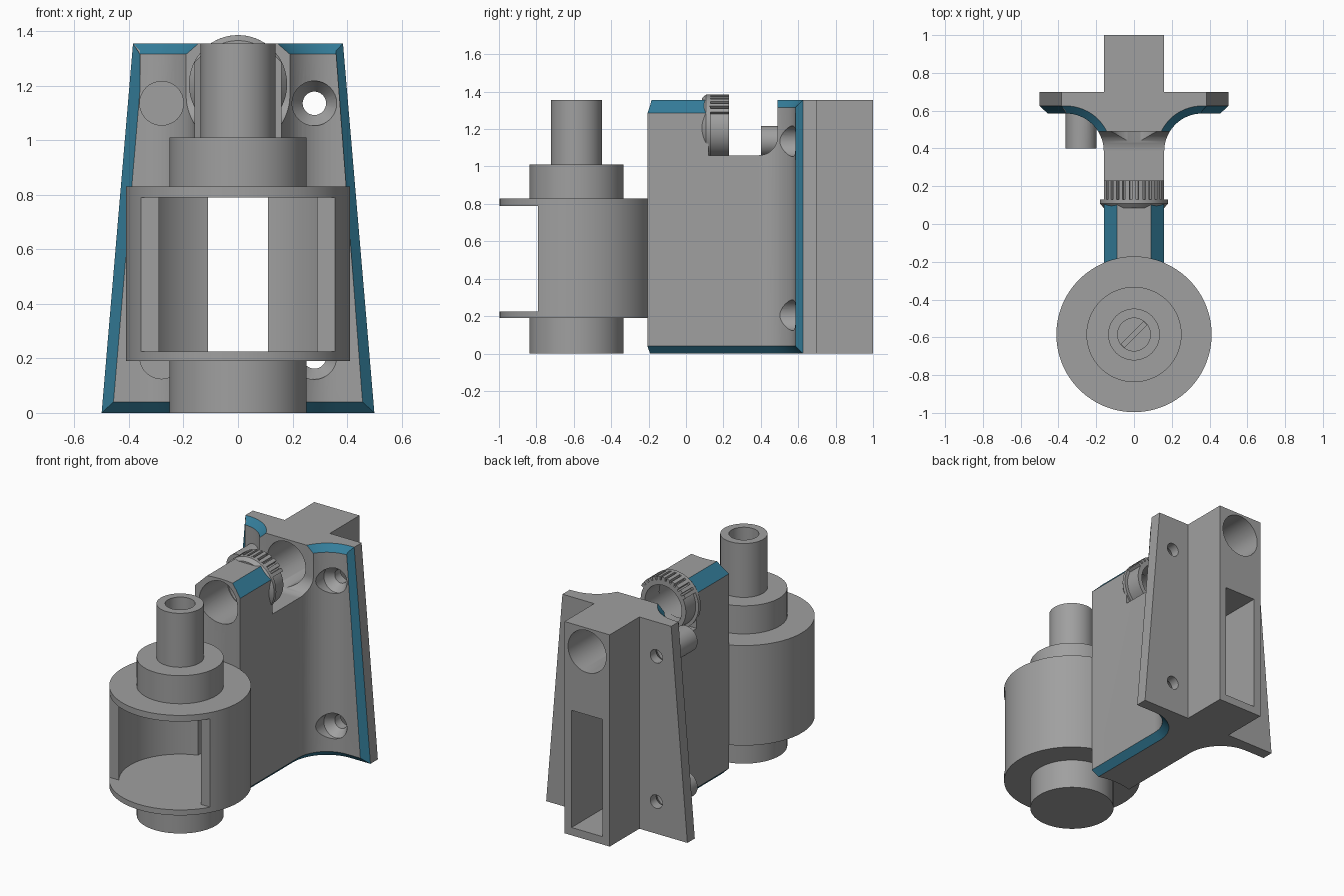
import bpy, bmesh, math
from mathutils import Matrix, Vector

if "Cube" in bpy.data.objects:
    bpy.data.objects.remove(bpy.data.objects["Cube"])


def material(name, rgb):
    m = bpy.data.materials.new(name)
    m.diffuse_color = (*rgb, 1)
    m.use_nodes = True
    m.node_tree.nodes["Principled BSDF"].inputs["Base Color"].default_value = m.diffuse_color
    return m


GREY = material("grey", (0.35, 0.35, 0.35))
BLUE = material("blue", (0.035, 0.21, 0.33))


def finish(name, bm):
    bmesh.ops.remove_doubles(bm, verts=bm.verts, dist=1e-5)
    bmesh.ops.recalc_face_normals(bm, faces=bm.faces)
    me = bpy.data.meshes.new(name)
    bm.to_mesh(me)
    bm.free()
    ob = bpy.data.objects.new(name, me)
    bpy.context.collection.objects.link(ob)
    me.materials.append(GREY)
    return ob


def loft(name, rings):
    """Solid skinned through equally long closed rings."""
    bm = bmesh.new()
    vs = [[bm.verts.new(p) for p in r] for r in rings]
    n = len(rings[0])
    for a, b in zip(vs, vs[1:]):
        for i in range(n):
            j = (i + 1) % n
            bm.faces.new((a[i], a[j], b[j], b[i]))
    bm.faces.new(vs[0])
    bm.faces.new(vs[-1])
    return finish(name, bm)


def lathe(name, profile, centre, along_y=False, closed=False, seg=64):
    """Spin (radius, height) points round z, or round y."""
    bm = bmesh.new()
    rows = []
    for r, h in profile:
        row = []
        for i in range(seg):
            a = 2 * math.pi * i / seg
            c, s = r * math.cos(a), r * math.sin(a)
            row.append(bm.verts.new(Vector((c, h, s) if along_y else (c, s, h)) + Vector(centre)))
        rows.append(row)
    pairs = list(zip(rows, rows[1:])) + ([(rows[-1], rows[0])] if closed else [])
    for (a, b) in pairs:
        for i in range(seg):
            j = (i + 1) % seg
            bm.faces.new((a[i], a[j], b[j], b[i]))
    bmesh.ops.dissolve_degenerate(bm, dist=1e-6, edges=bm.edges)
    return finish(name, bm)


def rod(name, r, h0, h1, centre, along_y=False, seg=64):
    return lathe(name, [(0, h0), (r, h0), (r, h1), (0, h1)], centre, along_y, seg=seg)


def box(name, x0, x1, y0, y1, z0, z1):
    return loft(name, [[(x0, y0, z), (x1, y0, z), (x1, y1, z), (x0, y1, z)] for z in (z0, z1)])


def cut(ob, *cutters):
    bpy.context.view_layer.objects.active = ob
    for c in cutters:
        m = ob.modifiers.new("cut", 'BOOLEAN')
        m.operation, m.solver, m.object = 'DIFFERENCE', 'EXACT', c
        bpy.ops.object.modifier_apply(modifier=m.name)
        bpy.data.objects.remove(c)


def smooth(ob):
    bpy.ops.object.select_all(action='DESELECT')
    ob.select_set(True)
    bpy.context.view_layer.objects.active = ob
    bpy.ops.object.shade_smooth_by_angle(angle=math.radians(30))


# Main dimensions
TOP, CH, CY, R = 1.355, 0.04, -0.585, 0.411
BORE_Z = 1.205


# Bracket body: arm, filleted tapered plate and rear box
def section(z, inset):
    w = 0.5 - 0.085 * z
    half = [(0.16 - inset, -0.3)]
    for i in range(17):
        a = math.pi - i / 16 * math.pi / 2
        half.append((0.36 + (0.2 + inset) * math.cos(a), 0.385 + (0.2 + inset) * math.sin(a)))
    half += [(w - CH + inset, 0.585 + inset), (w, 0.625), (w, 0.70), (0.16, 0.70), (0.16, 1.0)]
    return [(x, y, z) for x, y in half] + [(-x, y, z) for x, y in reversed(half)]


body = loft("bracket_body", [section(0, CH), section(CH, 0), section(TOP - CH, 0), section(TOP, CH)])

notch = [(0.12, 1.5), (0.12, 1.06)]
for i in range(13):
    a = -math.pi / 2 + i / 12 * math.pi / 2
    notch.append((0.39 + 0.1 * math.cos(a), 1.16 + 0.1 * math.sin(a)))
notch.append((0.49, 1.5))
cut(body, rod("drum_clearance", R, -0.5, 2, (0, CY, 0)),
    loft("notch", [[(x, y, z) for y, z in notch] for x in (-0.7, 0.7)]),
    rod("bore", 0.135, -0.6, 1.2, (0, 0, BORE_Z), True),
    box("rear_slot", -0.11, 0.11, 0, 1.2, 0.05, 0.80),
    box("front_slot", -0.11, 0.11, -0.5, 0.1, 0.225, 0.79))
for s in (-1, 1):
    wedge = [(s * 0.07, 1.375), (s * 0.18, 1.265), (s * 0.25, 1.45)]
    cut(body, loft("arm_chamfer", [[(x, y, z) for x, z in wedge] for y in (-0.4, 0.2)]))
    for z in (0.205, 1.135):
        cut(body, lathe("screw_hole", [(0, 0.4), (0.082, 0.4), (0.082, 0.585), (0.043, 0.64),
                                       (0.043, 0.8), (0, 0.8)], (s * 0.28, 0, z), True, seg=32))

# Blue on every bevelled edge
body.data.materials.clear()
body.data.materials.append(GREY)
body.data.materials.append(BLUE)
for f in body.data.polygons:
    n, c = f.normal, f.center
    low = c.z < CH and -0.9 < n.z < -0.5
    high = c.z > 1.28 and 0.5 < n.z < 0.9
    side = n.y < -0.5 and n.x * c.x > 0 and abs(n.x) > 0.5 and abs(c.x) > 0.45 - 0.085 * c.z
    f.material_index = 1 if low or high or side else 0
smooth(body)

# Hollow drum with an open front window
drum = rod("drum", R, 0.19, 0.83, (0, CY, 0), seg=96)
cut(drum, rod("cavity", 0.355, 0.225, 0.79, (0, CY, 0), seg=96),
    box("window", -0.6, 0.6, -1.2, -0.79, 0.225, 0.79),
    box("drum_slot", -0.11, 0.11, -0.5, 0, 0.225, 0.79))
smooth(drum)

# Hubs and hollow post with a slotted screw inside
smooth(rod("lower_hub", 0.252, 0, 0.19, (0, CY, 0)))
smooth(rod("upper_hub", 0.252, 0.83, 1.01, (0, CY, 0)))
post = lathe("post", [(0, 1.01), (0.137, 1.01), (0.137, TOP), (0.087, TOP), (0.087, 1.1), (0, 1.1)], (0, CY, 0))
groove = box("groove", -0.083, 0.083, -0.013, 0.013, 1.07, 1.12)
groove.data.transform(Matrix.Translation((0, CY, 0)) @ Matrix.Rotation(math.radians(45), 4, 'Z'))
cut(post, groove)
smooth(post)

# Knurled ring with a bevelled flange
smooth(lathe("adjuster_ring", [(0.13, 0.085), (0.16, 0.085), (0.18, 0.108), (0.18, 0.13), (0.16, 0.13),
                               (0.16, 0.23), (0.13, 0.23)], (0, 0, BORE_Z), True, True))
for i in range(-5, 6):
    tooth = box("ring_tooth", -0.011, 0.011, 0.125, 0.23, 0.15, 0.18)
    tooth.data.transform(Matrix.Translation((0, 0, BORE_Z)) @ Matrix.Rotation(math.radians(i * 11.5), 4, 'Y'))
